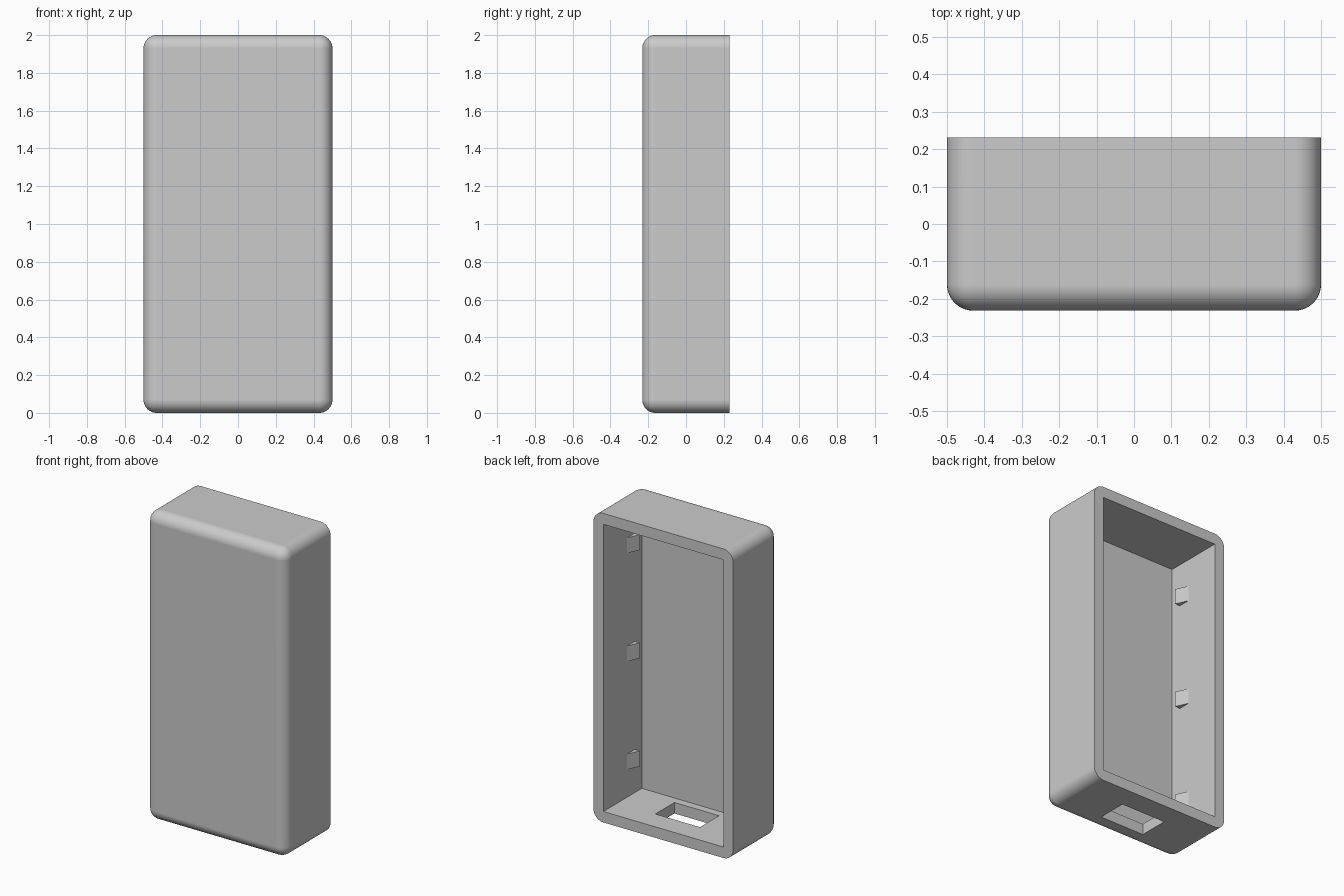
import bpy
import bmesh
from math import radians
from mathutils import Matrix, Vector

if "Cube" in bpy.data.objects:
    bpy.data.objects.remove(bpy.data.objects["Cube"], do_unlink=True)

WIDTH, DEPTH, HEIGHT = 1.0, 0.463, 2.0
WALL, RADIUS = 0.071, 0.07
BACK = DEPTH / 2

grey = bpy.data.materials.new("light_grey_plastic")
grey.use_nodes = True
colour = (0.6, 0.6, 0.6, 1)
grey.diffuse_color = colour
grey.node_tree.nodes["Principled BSDF"].inputs["Base Color"].default_value = colour


def make_object(name, bm):
    bmesh.ops.recalc_face_normals(bm, faces=bm.faces)
    mesh = bpy.data.meshes.new(name)
    bm.to_mesh(mesh)
    bm.free()
    mesh.materials.append(grey)
    obj = bpy.data.objects.new(name, mesh)
    bpy.context.collection.objects.link(obj)
    return obj


def box(low, high):
    low, high = Vector(low), Vector(high)
    bm = bmesh.new()
    matrix = Matrix.Translation((low + high) / 2) @ Matrix.Diagonal((*(high - low), 1))
    bmesh.ops.create_cube(bm, size=1, matrix=matrix)
    return bm


# Outer block, rounded everywhere except around the open back
bm = box((-WIDTH / 2, -BACK, 0), (WIDTH / 2, BACK, HEIGHT))
rounded = [e for e in bm.edges if any(v.co.y < 0 for v in e.verts)]
bmesh.ops.bevel(bm, geom=rounded, offset=RADIUS, segments=10, profile=0.5,
                affect='EDGES', clamp_overlap=True)
shell = make_object("case_shell", bm)

# Hollow interior and the cable slot through the floor
inner = WIDTH / 2 - WALL
cutters = [
    make_object("cavity_cutter", box((-inner, -BACK + WALL, WALL),
                                     (inner, BACK + 0.2, HEIGHT - WALL))),
    make_object("slot_cutter", box((-0.16, -0.11, -0.1), (0.16, 0.085, 0.2))),
]
bpy.context.view_layer.objects.active = shell
for cutter in cutters:
    cutter.hide_render = True
    cut = shell.modifiers.new(cutter.name, 'BOOLEAN')
    cut.operation = 'DIFFERENCE'
    cut.solver = 'EXACT'
    cut.object = cutter
    bpy.ops.object.modifier_apply(modifier=cut.name)
    bpy.data.objects.remove(cutter, do_unlink=True)

bpy.ops.object.select_all(action='DESELECT')
shell.select_set(True)
bpy.ops.object.shade_smooth_by_angle(angle=radians(30))
weighted = shell.modifiers.new("even_shading", 'WEIGHTED_NORMAL')
weighted.keep_sharp = True


# Wedge catches on both inner side walls, ramped towards the opening
def catch(name, side, z):
    profile = [(inner + 0.005, -0.09), (inner - 0.037, -0.09),
               (inner, -0.01), (inner + 0.005, -0.01)]
    bm = bmesh.new()
    face = bm.faces.new([bm.verts.new((side * x, y, z - 0.05)) for x, y in profile])
    top = bmesh.ops.extrude_face_region(bm, geom=[face])["geom"]
    bmesh.ops.translate(bm, vec=(0, 0, 0.1),
                        verts=[v for v in top if isinstance(v, bmesh.types.BMVert)])
    make_object(name, bm)


for side, label in ((1, "left"), (-1, "right")):
    for level, z in (("lower", 0.3), ("middle", 1.0), ("upper", 1.7)):
        catch(f"{label}_{level}_catch", side, z)
